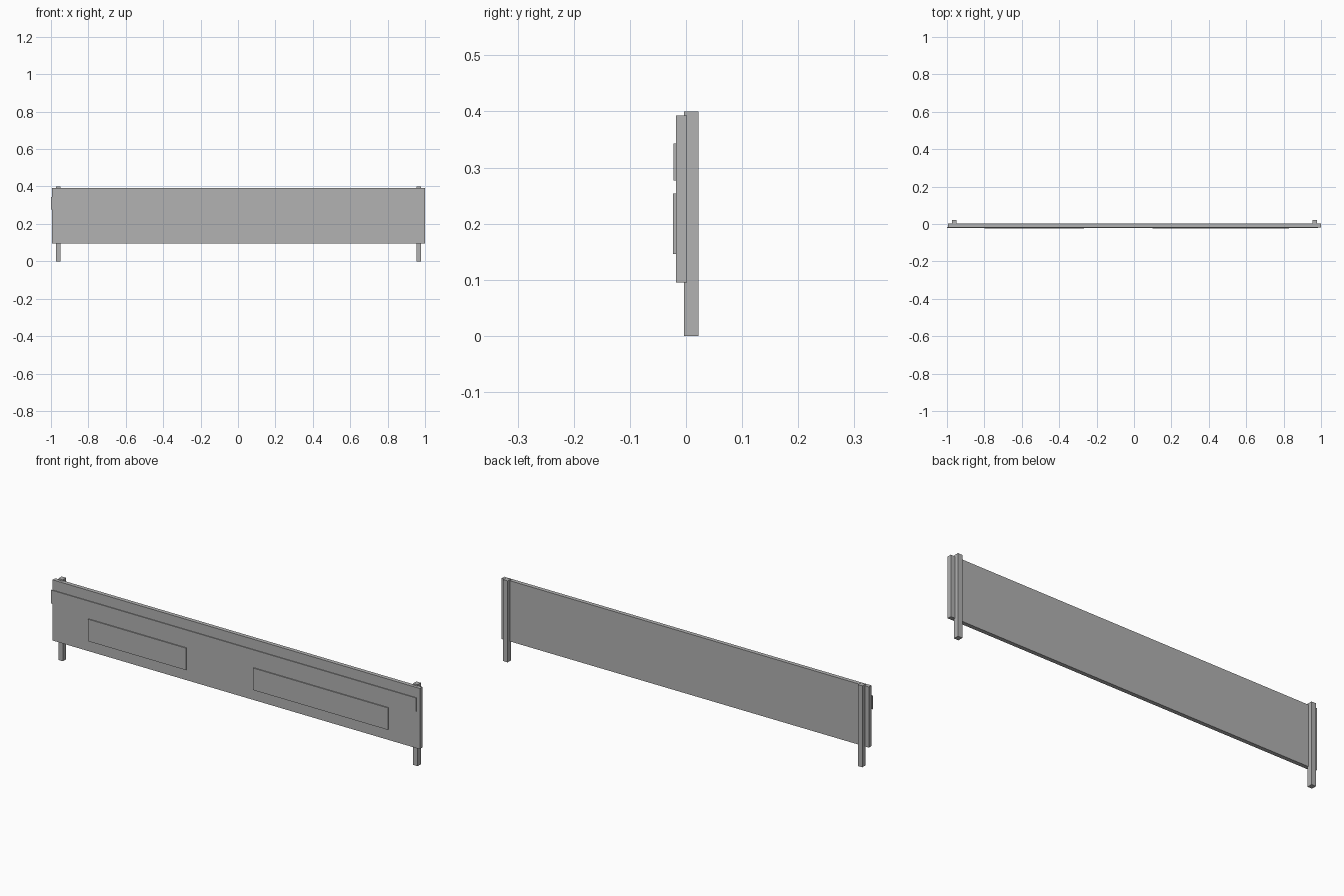
import bpy
import bmesh
from mathutils import Vector

default = bpy.data.objects.get("Cube")
if default:
    bpy.data.objects.remove(default, do_unlink=True)

# One flat grey for the whole sign
grey = bpy.data.materials.new("plain grey")
grey.use_nodes = True
colour = (0.445, 0.445, 0.445, 1)
grey.diffuse_color = colour
grey.node_tree.nodes["Principled BSDF"].inputs["Base Color"].default_value = colour


def box(name, low, high):
    """Box spanning two opposite corners."""
    low, high = Vector(low), Vector(high)
    bm = bmesh.new()
    bmesh.ops.create_cube(bm, size=1)
    bmesh.ops.scale(bm, vec=high - low, verts=bm.verts)
    bmesh.ops.translate(bm, vec=(low + high) / 2, verts=bm.verts)
    mesh = bpy.data.meshes.new(name)
    bm.to_mesh(mesh)
    bm.free()
    mesh.materials.append(grey)
    obj = bpy.data.objects.new(name, mesh)
    bpy.context.collection.objects.link(obj)
    return obj


# Long board
face = -0.018
box("sign_board", (-0.995, face, 0.095), (1, 0.002, 0.393))

# Two square posts behind the board
for name, x in (("right_post", -0.961), ("left_post", 0.966)):
    box(name, (x - 0.012, -0.004, 0), (x + 0.012, 0.022, 0.4))

# Raised strip along the top, overhanging the right end slightly
box("top_strip", (-1, -0.022, 0.277), (0.983, face + 0.001, 0.343))

# Two raised plates below the strip
for name, x0, x1 in (("right_plate", -0.8, -0.267), ("left_plate", 0.098, 0.83)):
    box(name, (x0, -0.023, 0.146), (x1, face + 0.001, 0.254))
